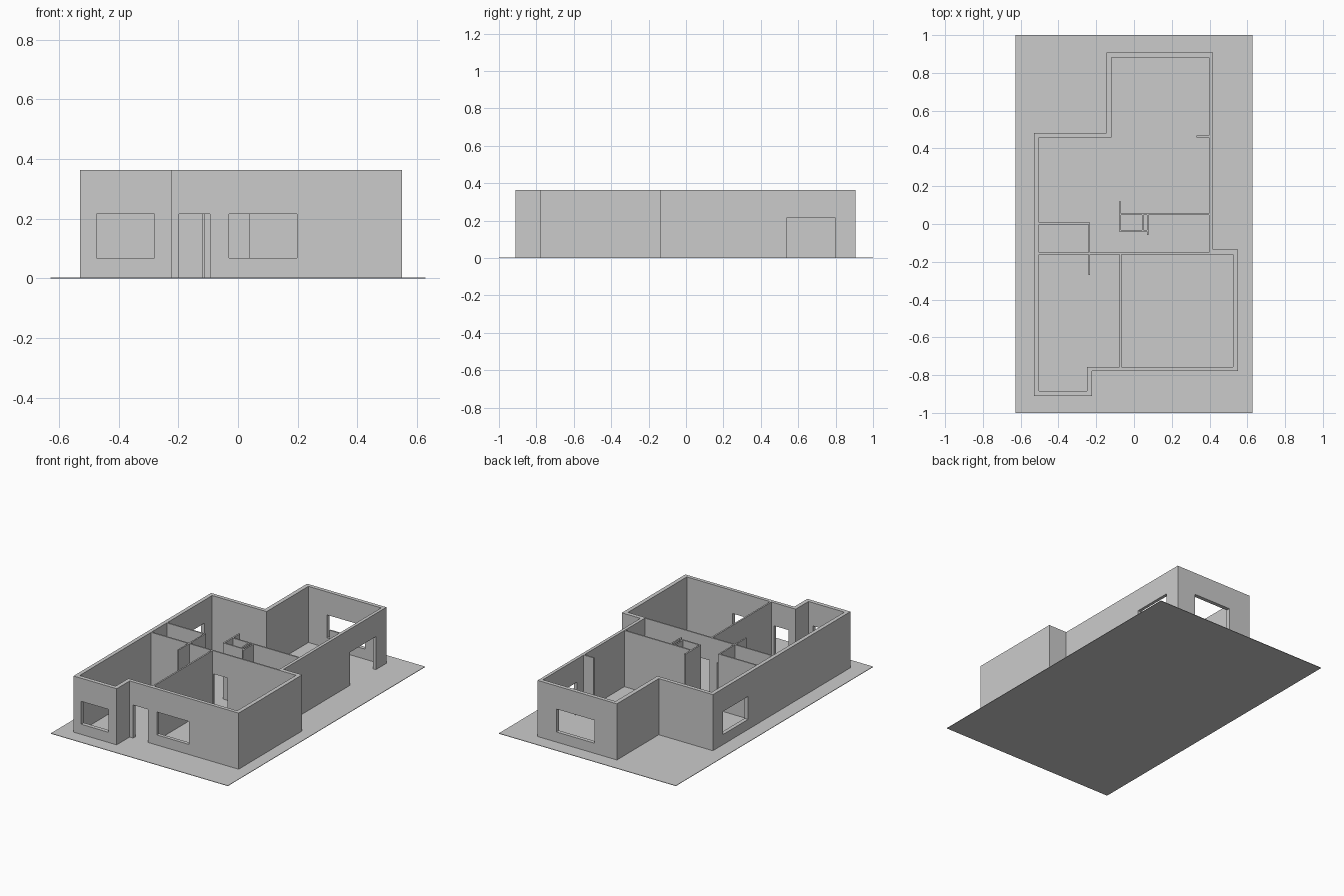
import bpy, bmesh

if "Cube" in bpy.data.objects:
    bpy.data.objects.remove(bpy.data.objects["Cube"])

H = 0.363      # wall height
HEAD = 0.215   # top of doors and windows
SILL = 0.068   # window sill


def box(name, x0, x1, y0, y1, z0=0.0, z1=H):
    bm = bmesh.new()
    bmesh.ops.create_cube(bm, size=1)
    for v in bm.verts:
        v.co = (x1 if v.co.x > 0 else x0, y1 if v.co.y > 0 else y0, z1 if v.co.z > 0 else z0)
    return make(name, bm)


def make(name, bm):
    bmesh.ops.recalc_face_normals(bm, faces=bm.faces)
    me = bpy.data.meshes.new(name)
    bm.to_mesh(me)
    bm.free()
    ob = bpy.data.objects.new(name, me)
    bpy.context.collection.objects.link(ob)
    return ob


def cut(ob, x0, x1, y0, y1, z0):
    c = box("opening_cutter", x0, x1, y0, y1, z0, HEAD)
    c.hide_render = True
    m = ob.modifiers.new("opening", 'BOOLEAN')
    m.operation, m.solver, m.object = 'DIFFERENCE', 'EXACT', c
    bpy.context.view_layer.objects.active = ob
    bpy.ops.object.modifier_apply(modifier=m.name)
    bpy.data.objects.remove(c)


# Base slab
box("base_slab", -0.628, 0.628, -1, 1, 0, 0.003)

# Outer walls: ring between two matching outlines, extruded up
outer = [(-0.145, 0.907), (0.418, 0.907), (0.418, -0.135), (0.55, -0.135), (0.55, -0.779),
         (-0.223, -0.779), (-0.223, -0.911), (-0.529, -0.911), (-0.529, 0.483), (-0.145, 0.483)]
inner = [(-0.118, 0.882), (0.398, 0.882), (0.398, -0.161), (0.524, -0.161), (0.524, -0.756),
         (-0.249, -0.756), (-0.249, -0.885), (-0.504, -0.885), (-0.504, 0.458), (-0.118, 0.458)]
bm = bmesh.new()
a = [bm.verts.new((x, y, 0)) for x, y in outer]
b = [bm.verts.new((x, y, 0)) for x, y in inner]
n = len(a)
ring = [bm.faces.new((a[i], a[(i + 1) % n], b[(i + 1) % n], b[i])) for i in range(n)]
ext = bmesh.ops.extrude_face_region(bm, geom=ring, use_keep_orig=True)
for v in [g for g in ext["geom"] if isinstance(g, bmesh.types.BMVert)]:
    v.co.z = H
shell = make("outer_walls", bm)

# Windows, then doors reaching below the floor
cut(shell, -0.475, -0.28, -0.95, -0.86, SILL)     # front left window
cut(shell, -0.03, 0.198, -0.82, -0.73, SILL)      # front right window
cut(shell, 0.014, 0.284, 0.86, 0.95, SILL)        # back window
cut(shell, -0.56, -0.48, 0.127, 0.38, SILL)       # left side window
cut(shell, -0.198, -0.094, -0.82, -0.73, -0.1)    # front door
cut(shell, 0.37, 0.45, 0.537, 0.80, -0.1)         # patio door

# Inner partitions
cross = box("cross_wall", -0.504, 0.398, -0.161, -0.152)
cut(cross, -0.232, -0.114, -0.2, -0.1, -0.1)      # hall door
cut(cross, -0.062, 0.038, -0.2, -0.1, -0.1)       # room door
partitions = {
    "front_divider": (-0.077, -0.067, -0.756, -0.161),
    "small_room_back": (-0.504, -0.242, -0.002, 0.007),
    "small_room_side": (-0.242, -0.233, -0.152, 0.007),
    "hall_stub": (-0.242, -0.233, -0.27, -0.161),
    "core_left": (-0.080, -0.070, -0.040, 0.12),
    "core_front": (-0.070, 0.068, -0.040, -0.031),
    "core_right": (0.068, 0.077, -0.058, 0.047),
    "core_inner": (0.042, 0.051, -0.031, 0.047),
    "core_back": (-0.070, 0.398, 0.047, 0.056),
    "back_stub": (0.33, 0.398, 0.458, 0.468),
}
for name, ext in partitions.items():
    box(name, *ext)
